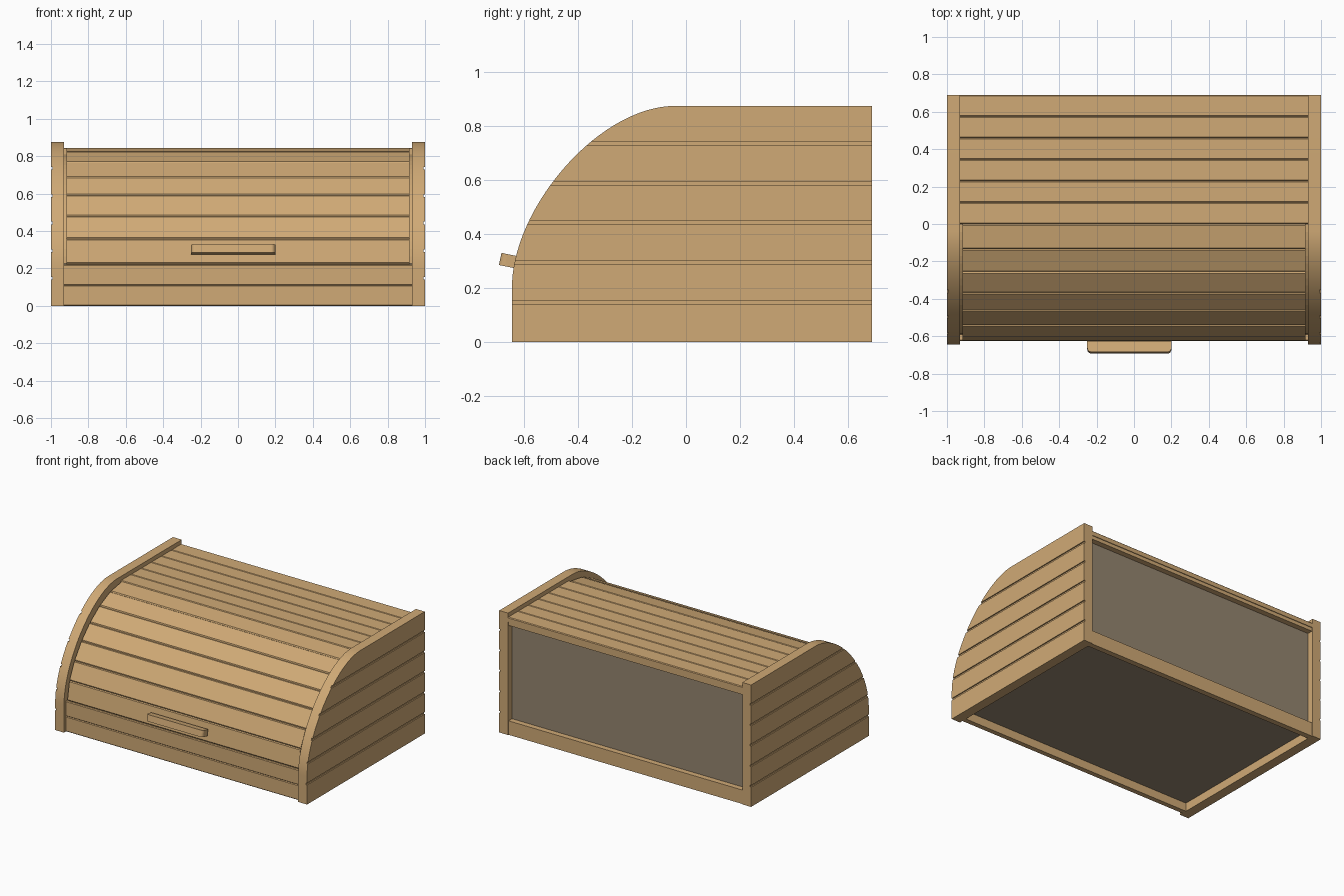
import bpy, bmesh, math
from mathutils import Vector, Matrix

if "Cube" in bpy.data.objects:
    bpy.data.objects.remove(bpy.data.objects["Cube"])


def material(name, rgb):
    m = bpy.data.materials.new(name)
    m.diffuse_color = (*rgb, 1)
    m.use_nodes = True
    m.node_tree.nodes["Principled BSDF"].inputs["Base Color"].default_value = m.diffuse_color
    return m


wood = material("light_wood", (0.63, 0.40, 0.18))
board = material("grey_brown_board", (0.30, 0.235, 0.16))


def prism(name, pts, x0, x1, mat=wood):
    """Extrude a (y, z) outline along x."""
    bm = bmesh.new()
    face = bm.faces.new([bm.verts.new((x0, y, z)) for y, z in pts])
    ext = bmesh.ops.extrude_face_region(bm, geom=[face])
    verts = [v for v in ext["geom"] if isinstance(v, bmesh.types.BMVert)]
    bmesh.ops.translate(bm, verts=verts, vec=(x1 - x0, 0, 0))
    bmesh.ops.recalc_face_normals(bm, faces=bm.faces)
    me = bpy.data.meshes.new(name)
    bm.to_mesh(me)
    bm.free()
    me.materials.append(mat)
    ob = bpy.data.objects.new(name, me)
    bpy.context.collection.objects.link(ob)
    return ob


def box(name, x, y, z, mat=wood):
    return prism(name, [(y[0], z[0]), (y[1], z[0]), (y[1], z[1]), (y[0], z[1])], x[0], x[1], mat)


def bezier(p0, p1, p2, p3, n):
    p0, p1, p2, p3 = map(Vector, (p0, p1, p2, p3))
    out = []
    for i in range(n + 1):
        t = i / n
        s = 1 - t
        out.append(p0 * s**3 + p1 * 3 * s * s * t + p2 * 3 * s * t * t + p3 * t**3)
    return out


def slat(name, p, q, half, thick, c):
    """Flat slat from p to q on the outer surface, with chamfered long edges."""
    p, q = Vector(p), Vector(q)
    d = (q - p).normalized()
    n = Vector((-d.y, d.x))          # outward when running front to back
    pts = [p + d * c, q - d * c, q - n * c, q - n * thick, p - n * thick, p - n * c]
    return prism(name, pts, -half, half)


# Side panels: rounded profile with plank grooves cut in the outer face
curve = bezier((-0.645, 0.2), (-0.645, 0.5), (-0.32, 0.875), (-0.04, 0.875), 36)
profile = [(-0.645, 0)] + [tuple(p) for p in curve] + [(0.69, 0.875), (0.69, 0)]
for side, s in (("left", -1), ("right", 1)):
    panel = prism(side + "_side_panel", profile, s * 0.93, s * 1.0)
    for z in (0.147, 0.294, 0.443, 0.588, 0.735):
        cutter = box("groove_cutter", sorted((s * 0.992, s * 1.05)), (-0.9, 0.9), (z - 0.007, z + 0.007))
        mod = panel.modifiers.new("groove", "BOOLEAN")
        mod.operation = "DIFFERENCE"
        mod.solver = "EXACT"
        mod.object = cutter
        bpy.context.view_layer.objects.active = panel
        bpy.ops.object.modifier_apply(modifier=mod.name)
        bpy.data.objects.remove(cutter)
    bpy.ops.object.select_all(action="DESELECT")
    panel.select_set(True)
    bpy.ops.object.shade_smooth_by_angle(angle=math.radians(20))

# Fixed front planks and fixed top planks
for i in range(2):
    slat(f"front_plank_{i+1}", (-0.625, 0.11 * i), (-0.625, 0.11 * (i + 1)), 0.93, 0.04, 0.005)
for i in range(6):
    slat(f"top_plank_{i+1}", (0.115 * i, 0.845), (0.115 * (i + 1), 0.845), 0.93, 0.035, 0.005)

# Roll door: seven slats of equal length along the curve
path = bezier((-0.625, 0.225), (-0.625, 0.495), (-0.3, 0.845), (0, 0.845), 280)
dist = [0]
for a, b in zip(path, path[1:]):
    dist.append(dist[-1] + (b - a).length)
knots = [path[min(range(len(path)), key=lambda k: abs(dist[k] - dist[-1] * i / 7))] for i in range(8)]
for i in range(7):
    slat(f"door_slat_{i+1}", knots[i], knots[i + 1], 0.917, 0.025, 0.007)

# Curved guides that carry the door inside each side panel
sub = path[::14]
center = Vector((0.0, 0.225))
outer = [p + (center - p).normalized() * 0.035 for p in sub]
inner = [p + (center - p).normalized() * 0.065 for p in sub]
for side, s in (("left", -1), ("right", 1)):
    prism(side + "_door_guide", outer + inner[::-1], s * 0.89, s * 0.93)

# Back rails, recessed back board and raised floor board
box("back_bottom_rail", (-0.93, 0.93), (0.645, 0.685), (0, 0.10))
box("back_top_rail", (-0.93, 0.93), (0.645, 0.685), (0.785, 0.815))
box("back_board", (-0.93, 0.93), (0.63, 0.645), (0.06, 0.81), board)
box("floor_board", (-0.93, 0.93), (-0.585, 0.645), (0.06, 0.08), board)

# Handle with rounded front corners, tilted with the lowest slat
handle = box("door_handle", (-0.25, 0.2), (-0.03, 0.03), (-0.023, 0.023))
bm = bmesh.new()
bm.from_mesh(handle.data)
corners = [e for e in bm.edges if all(v.co.y < 0 for v in e.verts)
           and abs(e.verts[0].co.x - e.verts[1].co.x) < 1e-4]
bmesh.ops.bevel(bm, geom=corners, offset=0.022, segments=5, profile=0.5, affect="EDGES")
bmesh.ops.transform(bm, verts=bm.verts,
                    matrix=Matrix.Translation((0, -0.659, 0.302)) @ Matrix.Rotation(-0.2, 4, "X"))
bm.to_mesh(handle.data)
bm.free()
